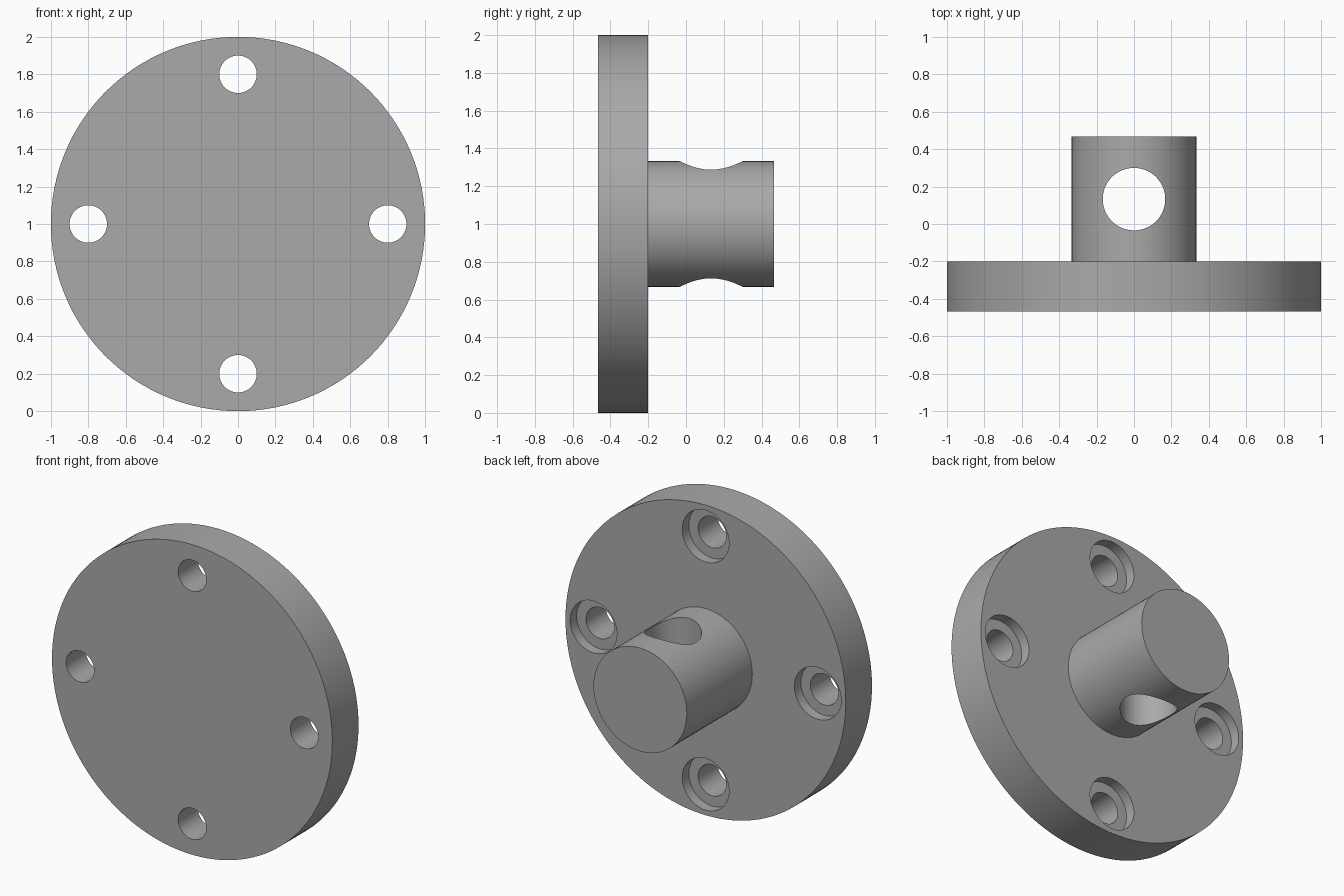
import bpy
import math

if "Cube" in bpy.data.objects:
    bpy.data.objects.remove(bpy.data.objects["Cube"], do_unlink=True)

CENTRE_Z = 1.0
FRONT, STEP, BACK = -0.467, -0.2, 0.467   # plate front, plate back, boss end

grey = bpy.data.materials.new("plain_grey")
grey.use_nodes = True
colour = (0.4, 0.4, 0.4, 1.0)
grey.diffuse_color = colour
grey.node_tree.nodes["Principled BSDF"].inputs["Base Color"].default_value = colour


def cylinder(name, radius, y0, y1, x=0.0, z=CENTRE_Z, sides=64):
    """Cylinder lying along y between y0 and y1."""
    bpy.ops.mesh.primitive_cylinder_add(
        vertices=sides, radius=radius, depth=y1 - y0,
        location=(x, (y0 + y1) / 2, z), rotation=(math.pi / 2, 0, 0))
    obj = bpy.context.object
    obj.name = name
    obj.data.materials.append(grey)
    return obj


def combine(target, tool, operation):
    """Apply a boolean and discard the tool."""
    mod = target.modifiers.new(operation.lower(), "BOOLEAN")
    mod.operation = operation
    mod.solver = "EXACT"
    mod.object = tool
    bpy.context.view_layer.objects.active = target
    bpy.ops.object.modifier_apply(modifier=mod.name)
    bpy.data.objects.remove(tool, do_unlink=True)


# Round plate with the central boss rising from its back
flange = cylinder("mounting_flange", 1.0, FRONT, STEP, sides=128)
combine(flange, cylinder("boss", 0.333, STEP - 0.1, BACK), "UNION")

# Four counterbored bolt holes
for i in range(4):
    angle = i * math.pi / 2
    x, z = 0.8 * math.cos(angle), CENTRE_Z + 0.8 * math.sin(angle)
    combine(flange, cylinder("bolt_hole", 0.1, FRONT - 0.1, STEP + 0.1, x, z), "DIFFERENCE")
    combine(flange, cylinder("counterbore", 0.167, STEP - 0.067, STEP + 0.1, x, z), "DIFFERENCE")

# Vertical cross hole through the boss
bpy.ops.mesh.primitive_cylinder_add(vertices=64, radius=0.167, depth=1.0,
                                    location=(0, 0.133, CENTRE_Z))
cross_hole = bpy.context.object
cross_hole.data.materials.append(grey)
combine(flange, cross_hole, "DIFFERENCE")

# Smooth walls, crisp rims
bpy.ops.object.select_all(action="DESELECT")
flange.select_set(True)
bpy.context.view_layer.objects.active = flange
bpy.ops.object.shade_smooth_by_angle(angle=math.radians(30))
